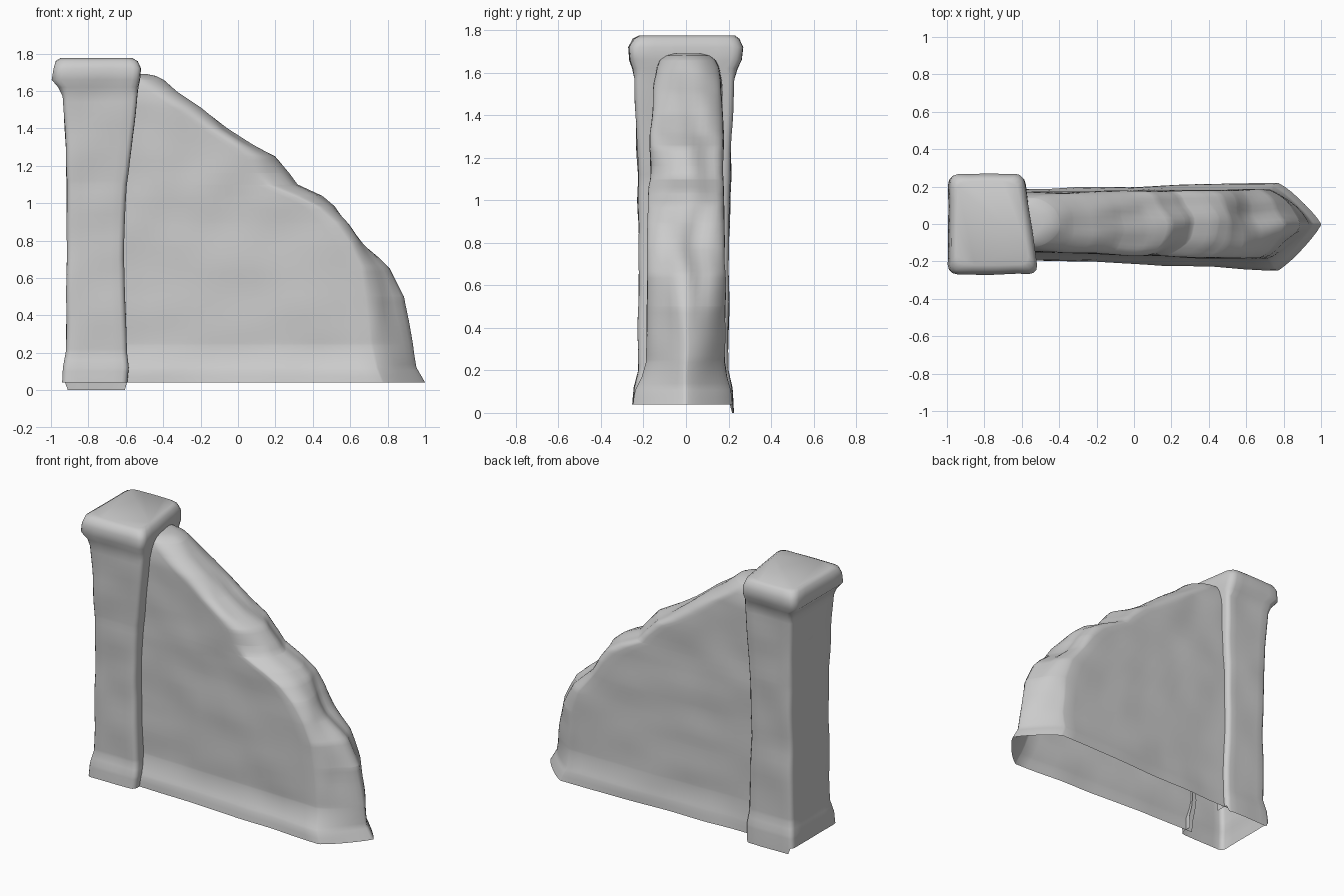
import bpy, bmesh, math
from mathutils import Vector, noise

if "Cube" in bpy.data.objects:
    bpy.data.objects.remove(bpy.data.objects["Cube"])


def interp(table, z):
    """Linear lookup in rows of (z, value, value, ...)."""
    for a, b in zip(table, table[1:]):
        if z <= b[0]:
            t = max(0, (z - a[0]) / (b[0] - a[0]))
            return [p + (q - p) * t for p, q in zip(a[1:], b[1:])]
    return list(table[-1][1:])


def wobble(p, amount, scale):
    n = noise.noise_vector(Vector(p) * scale)
    return Vector((p[0] + n.x * amount * 0.5, p[1] + n.y * amount, p[2]))


def loft(name, rings, closed, skip=None, cap=True):
    """Skin a stack of horizontal rings; the underside stays open."""
    bm = bmesh.new()
    rows = [[bm.verts.new(p) for p in ring] for ring in rings]
    n = len(rows[0])
    for lo, hi in zip(rows, rows[1:]):
        for i in range(n if closed else n - 1):
            j = (i + 1) % n
            quad = (lo[i], lo[j], hi[j], hi[i])
            if skip and skip(sum((v.co for v in quad), Vector()) / 4):
                continue
            bm.faces.new(quad)
    if cap:
        bm.faces.new(rows[-1])
    mesh = bpy.data.meshes.new(name)
    bm.to_mesh(mesh)
    bm.free()
    obj = bpy.data.objects.new(name, mesh)
    bpy.context.collection.objects.link(obj)
    bpy.context.view_layer.objects.active = obj
    obj.select_set(True)
    bpy.ops.object.shade_smooth_by_angle(angle=math.radians(50))
    obj.select_set(False)
    return obj


# Pillar with flared cap: z, left, right, front, back, skew of the right side
PILLAR = [
    (0.04, -0.94, -0.59, -0.25, 0.22, 0), (0.12, -0.935, -0.585, -0.245, 0.215, 0),
    (0.20, -0.92, -0.595, -0.225, 0.20, 0), (0.70, -0.915, -0.61, -0.22, 0.20, 0),
    (1.10, -0.915, -0.595, -0.225, 0.21, 0.01), (1.30, -0.92, -0.565, -0.235, 0.215, 0.03),
    (1.57, -0.935, -0.535, -0.24, 0.225, 0.05), (1.62, -0.96, -0.525, -0.25, 0.24, 0.06),
    (1.66, -0.995, -0.515, -0.265, 0.26, 0.07), (1.72, -0.985, -0.51, -0.27, 0.268, 0.08),
    (1.76, -0.975, -0.53, -0.25, 0.25, 0.07), (1.775, -0.95, -0.56, -0.22, 0.23, 0.06),
]


def pillar_ring(z):
    x0, x1, y0, y1, skew = interp(PILLAR, z)
    r = 0.03 if z < 1.6 else 0.05
    ring = []
    centres = [(x1 - r, y1 - r), (x0 + r, y1 - r), (x0 + r, y0 + r), (x1 - r, y0 + r)]
    for k, (cx, cy) in enumerate(centres):
        arc = [(cx + r * math.cos(a), cy + r * math.sin(a))
               for a in (math.pi / 2 * (k + s / 3) for s in range(4))]
        nx, ny = centres[(k + 1) % 4]
        a = math.pi / 2 * (k + 1)
        end = (nx + r * math.cos(a), ny + r * math.sin(a))
        side = [(arc[3][0] + (end[0] - arc[3][0]) * t / 6,
                 arc[3][1] + (end[1] - arc[3][1]) * t / 6) for t in range(1, 6)]
        ring += arc + side
    out = []
    for x, y in ring:
        x -= skew * (y - y0) / (y1 - y0) * max(0, (x - x0) / (x1 - x0))
        out.append(wobble((x, y, z), 0.008, 5))
    return out


levels = sorted({row[0] for row in PILLAR} | {0.04 + 0.06 * i for i in range(26)})
rings = [pillar_ring(z) for z in levels]
# The back skirt of the pillar hangs down to the ground
for p in rings[0]:
    if p.y > 0.17 and -0.91 < p.x < -0.6:
        p.z = 0
loft("pillar", rings, True,
     skip=lambda c: c.x > -0.68 and abs(c.y) < 0.12 and c.z < 1.55)

# Broken wall: z, silhouette edge x, front and back rim widths, rim roundness
WALL = [
    (0.04, 1.0, 0.23, 0.23, 1.15), (0.12, 0.955, 0.22, 0.22, 1.2),
    (0.25, 0.935, 0.23, 0.20, 1.3), (0.40, 0.90, 0.21, 0.18, 1.4),
    (0.50, 0.88, 0.20, 0.17, 1.5), (0.65, 0.80, 0.14, 0.14, 1.6),
    (0.78, 0.68, 0.08, 0.12, 1.7), (0.89, 0.60, 0.08, 0.12, 1.9),
    (0.98, 0.52, 0.10, 0.13, 2.0), (1.04, 0.44, 0.15, 0.14, 1.9),
    (1.10, 0.31, 0.17, 0.12, 1.9), (1.16, 0.265, 0.19, 0.12, 1.9),
    (1.25, 0.19, 0.15, 0.14, 2.0), (1.31, 0.08, 0.11, 0.14, 2.1),
    (1.40, -0.06, 0.11, 0.14, 2.2), (1.51, -0.20, 0.13, 0.14, 2.2),
    (1.60, -0.33, 0.14, 0.14, 2.1), (1.66, -0.41, 0.13, 0.13, 2.0),
    (1.68, -0.45, 0.13, 0.13, 1.9), (1.69, -0.50, 0.12, 0.12, 1.9),
]
START = -0.64


def wall_ring(z):
    edge, front, back, n = interp(WALL, z)
    rim = {-1: min(front, edge - START - 0.02), 1: min(back, edge - START - 0.02)}
    flare = interp([(0.04, 1), (0.1, 0.85), (0.17, 0.3), (0.24, 0)], z)[0]
    shrink = interp([(1.55, 1), (1.64, 0.9), (1.675, 0.75), (1.69, 0.5)], z)[0]

    def half(x, s):
        t = max(0, min(1, (x + 0.5) / 1.25))
        thick = 0.148 + 0.042 * t if s < 0 else 0.168 + 0.018 * t
        base = 0.045 if s < 0 else 0.022
        return (thick + flare * (base + 0.015 * t)) * shrink

    def panel(s):
        end = edge - rim[s]
        return [(START + (end - START) * i / 16, s * half(START + (end - START) * i / 16, s))
                for i in range(16)]

    pts = panel(-1)
    for i in range(19):
        a = math.pi * (i / 18 - 0.5)
        s = -1 if a < 0 else 1
        x = edge - rim[s] * (1 - abs(math.cos(a)) ** (2 / n))
        pts.append((x, s * half(edge - rim[s], s) * abs(math.sin(a)) ** (2 / n)))
    pts += panel(1)[::-1]
    out = []
    for k, (x, y) in enumerate(pts):
        on_rim = 16 < k < 34
        p = wobble((x, y, z), 0.01, 4.5)
        if on_rim:
            # Crumbled stone: carve the rim inwards off its centre line
            depth = math.sin(math.pi * (k - 16) / 18) * min(1, z * 2)
            carve = noise.noise(Vector((x * 3, y * 9, z * 3))) + 0.1
            p.x -= 0.05 * depth * max(-0.2, carve)
            p.y += 0.02 * depth * noise.noise(Vector((x * 5, 7, z * 5)))
        out.append(p)
    return out


levels = sorted({row[0] for row in WALL} | {0.04 + 0.033 * i for i in range(50)})
loft("broken_wall", [wall_ring(z) for z in levels], False)
